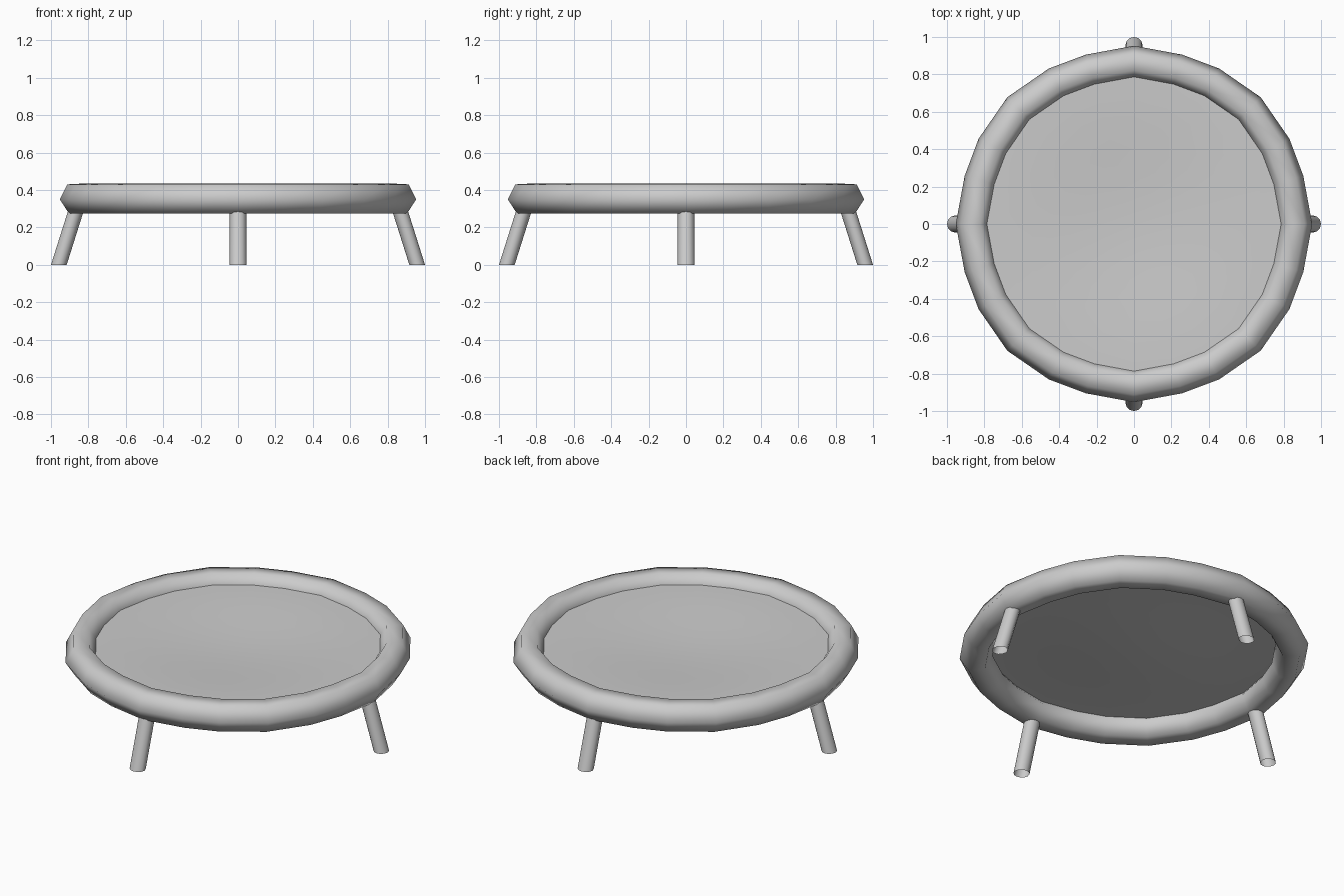
import bpy, bmesh, math
from mathutils import Vector

cube = bpy.data.objects.get("Cube")
if cube:
    bpy.data.objects.remove(cube, do_unlink=True)

# One grey for the whole trampoline
grey = bpy.data.materials.new("light grey")
grey.use_nodes = True
grey.diffuse_color = (0.6, 0.6, 0.6, 1)
grey.node_tree.nodes["Principled BSDF"].inputs["Base Color"].default_value = (0.6, 0.6, 0.6, 1)

RING_Z, RING_R, TUBE_R = 0.355, 0.863, 0.09
MAT_Z, MAT_R, SAG = 0.381, 0.81, 0.03


def make_object(name, bm):
    mesh = bpy.data.meshes.new(name)
    bmesh.ops.recalc_face_normals(bm, faces=bm.faces)
    for f in bm.faces:
        f.smooth = True
    bm.to_mesh(mesh)
    bm.free()
    mesh.materials.append(grey)
    obj = bpy.data.objects.new(name, mesh)
    bpy.context.collection.objects.link(obj)
    return obj


def bridge(bm, a, b):
    for k in range(len(a)):
        m = (k + 1) % len(a)
        bm.faces.new((a[k], a[m], b[m], b[k]))


# Slightly uneven round outline: half a quadrant, mirrored, then turned four times
half = [(1.0, 0.0), (0.95, 0.27), (0.872, 0.478), (0.711, 0.711)]
quadrant = half + [(y, x) for x, y in half[2:0:-1]]
outline = []
for turn in range(4):
    c, s = round(math.cos(turn * math.pi / 2)), round(math.sin(turn * math.pi / 2))
    outline += [(x * c - y * s, x * s + y * c) for x, y in quadrant]

# Padded ring: a six-sided tube swept round the outline
bm = bmesh.new()
loops = []
for x, y in outline:
    loop = []
    for k in range(6):
        a = math.radians(60 * k - 3)
        r = RING_R + TUBE_R * math.cos(a)
        loop.append(bm.verts.new((x * r, y * r, RING_Z + TUBE_R * math.sin(a))))
    loops.append(loop)
for i, loop in enumerate(loops):
    bridge(bm, loop, loops[(i + 1) % len(loops)])
make_object("padded_ring", bm)

# Jumping mat: a sheet that sags a little, its edge buried in the ring
bm = bmesh.new()
hub = bm.verts.new((0, 0, MAT_Z - SAG))
loops = []
for step in range(1, 9):
    t = step / 8
    z = MAT_Z - SAG * (1 + math.cos(math.pi * t)) / 2
    loops.append([bm.verts.new((x * MAT_R * t, y * MAT_R * t, z)) for x, y in outline])
for k in range(len(outline)):
    bm.faces.new((hub, loops[0][k], loops[0][(k + 1) % len(outline)]))
for inner, outer in zip(loops, loops[1:]):
    bridge(bm, inner, outer)
mat = make_object("jumping_mat", bm)
if mat.data.polygons[0].normal.z < 0:
    mat.data.flip_normals()


# Splayed legs: open tubes cut level with the floor
def add_leg(name, angle):
    out = Vector((math.cos(angle), math.sin(angle), 0))
    side = Vector((-out.y, out.x, 0))
    bm = bmesh.new()
    ends = []
    for radius, z in ((0.958, 0.0), (0.86, 0.31)):
        ends.append([bm.verts.new(out * (radius + 0.042 * math.cos(t))
                                  + side * 0.045 * math.sin(t) + Vector((0, 0, z)))
                     for t in (math.tau * k / 12 for k in range(12))])
    bridge(bm, *ends)
    make_object(name, bm)


for i, name in enumerate(("left_leg", "back_leg", "right_leg", "front_leg")):
    add_leg(name, i * math.pi / 2)
